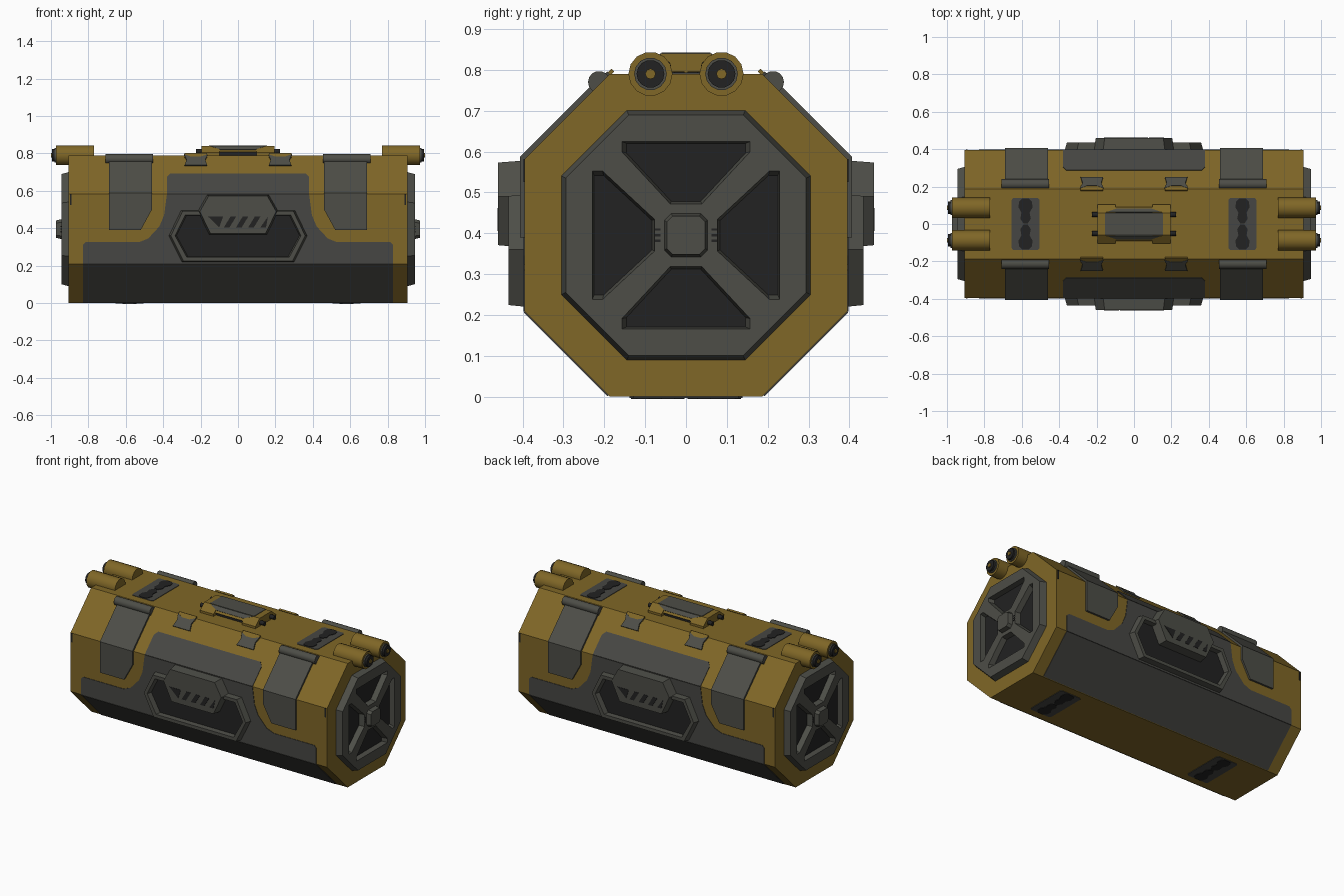
import bpy, bmesh, math
from mathutils import Matrix, Vector

if "Cube" in bpy.data.objects:
    bpy.data.objects.remove(bpy.data.objects["Cube"], do_unlink=True)


def material(name, rgb):
    m = bpy.data.materials.new(name)
    m.use_nodes = True
    m.diffuse_color = (*rgb, 1)
    m.node_tree.nodes["Principled BSDF"].inputs["Base Color"].default_value = (*rgb, 1)
    return m


GOLD = material("mustard", (0.215, 0.135, 0.02))
GREY = material("steel_grey", (0.074, 0.075, 0.063))
PAINT = material("paint_grey", (0.062, 0.062, 0.056))
DARK = material("near_black", (0.016, 0.016, 0.016))

HALF, SIDE, FLAT, MID = 0.905, 0.395, 0.187, 0.395


def frame(origin, u, v):
    """Matrix whose local x, y, z are u, v and their outward normal."""
    u, v = Vector(u).normalized(), Vector(v).normalized()
    return Matrix.Translation(origin) @ Matrix((u, v, u.cross(v))).transposed().to_4x4()


def finish(name, bm, mat, mtx, smooth=False):
    bmesh.ops.transform(bm, matrix=mtx, verts=bm.verts)
    bmesh.ops.recalc_face_normals(bm, faces=bm.faces)
    me = bpy.data.meshes.new(name)
    bm.to_mesh(me)
    bm.free()
    me.materials.append(mat)
    if smooth:
        me.shade_smooth()
        me.set_sharp_from_angle(angle=math.radians(45))
    ob = bpy.data.objects.new(name, me)
    bpy.context.collection.objects.link(ob)
    return ob


def prism(name, pts, z0, z1, mat, mtx, taper=1.0):
    """Extrude an outline from z0 to z1; the far end is scaled about its centre."""
    bm = bmesh.new()
    c = Vector((sum(p[0] for p in pts), sum(p[1] for p in pts))) / len(pts)
    low = [bm.verts.new((*p, z0)) for p in pts]
    top = [bm.verts.new((*(c + (Vector(p) - c) * taper), z1)) for p in pts]
    bm.faces.new(low)
    bm.faces.new(top)
    for i in range(len(pts)):
        j = (i + 1) % len(pts)
        bm.faces.new((low[i], low[j], top[j], top[i]))
    return finish(name, bm, mat, mtx)


def rod(name, x0, x1, y, z, r, mat, mtx, sides=14):
    """Cylinder lying along x."""
    bm = bmesh.new()
    bmesh.ops.create_cone(bm, cap_ends=True, segments=sides, radius1=r, radius2=r, depth=x1 - x0)
    place = Matrix.Translation(((x0 + x1) / 2, y, z)) @ Matrix.Rotation(math.pi / 2, 4, 'Y')
    return finish(name, bm, mat, mtx @ place, True)


def cut(ob, cutters):
    """Subtract the cutters and bake the result."""
    for c in cutters:
        mod = ob.modifiers.new("cut", 'BOOLEAN')
        mod.operation, mod.solver, mod.object = 'DIFFERENCE', 'EXACT', c
    bpy.context.view_layer.update()
    deps = bpy.context.evaluated_depsgraph_get()
    me = bpy.data.meshes.new_from_object(ob.evaluated_get(deps))
    ob.modifiers.clear()
    ob.data = me
    for c in cutters:
        bpy.data.objects.remove(c, do_unlink=True)


def rect(x0, x1, y0, y1):
    return [(x0, y0), (x1, y0), (x1, y1), (x0, y1)]


def chamfered(a, b):
    return [(a, -b), (a, b), (b, a), (-b, a), (-a, b), (-a, -b), (-b, -a), (b, -a)]


def mirrored(pts):
    return pts + [(-x, y) for x, y in reversed(pts)]


def flip(pts, s):
    return [(x * s, y) for x, y in pts]


# Main octagonal body
end = frame((0, 0, MID), (0, 1, 0), (0, 0, 1))
prism("body", chamfered(SIDE, FLAT), -HALF, HALF, GOLD, end)

EDGE = MID + FLAT          # height of the upper body edge
LOW = MID - FLAT
SLOPE = (SIDE - FLAT) * math.sqrt(2)

# Each half holds one long side and one end; the other half is turned about z
for turn, tag in ((0, "front"), (math.pi, "back")):
    R = Matrix.Rotation(turn, 4, 'Z')
    wall = R @ frame((0, -SIDE, 0), (1, 0, 0), (0, 0, 1))
    upper = R @ frame((0, -SIDE, EDGE), (1, 0, 0), (0, 1, 1))
    lower = R @ frame((0, -FLAT, 0), (1, 0, 0), (0, -1, 1))

    # Painted grey area over three facets
    prism(tag + "_paint_wall", mirrored([(0.83, LOW), (0.83, 0.31), (0.815, 0.325), (0.53, 0.325),
          (0.48, 0.345), (0.42, 0.41), (0.395, 0.47), (0.38, EDGE)]), 0, 0.003, PAINT, wall)
    prism(tag + "_paint_upper", mirrored([(0.38, 0), (0.38, 0.13), (0.36, 0.155)]),
          0, 0.003, PAINT, upper)
    prism(tag + "_paint_lower", rect(-0.83, 0.83, 0.004, SLOPE), 0, 0.003, PAINT, lower)

    # Side grip: frame, dark well and raised plate with vents
    grip = prism(tag + "_grip_frame", mirrored([(0.30, 0.22), (0.37, 0.36), (0.305, 0.495)]),
                 0, 0.04, GREY, wall, 0.97)
    cut(grip, [prism("well_cutter", mirrored([(0.262, 0.25), (0.322, 0.36), (0.27, 0.465)]),
                     -0.02, 0.06, GREY, wall, 1.06)])
    prism(tag + "_grip_well", mirrored([(0.27, 0.24), (0.34, 0.36), (0.28, 0.47)]),
          0, 0.008, DARK, wall)
    prism(tag + "_grip_plate", mirrored([(0.155, 0.365), (0.215, 0.49), (0.165, 0.578)]),
          0, 0.065, GREY, wall, 0.95)
    vents = [[(-0.16, 0.462), (-0.08, 0.462), (-0.1, 0.405)], [(0.12, 0.405), (0.16, 0.462), (0.15, 0.405)]]
    vents += [[(x, 0.405), (x + 0.03, 0.405), (x + 0.065, 0.462), (x + 0.035, 0.462)]
              for x in (-0.075, -0.01, 0.055)]
    for i, v in enumerate(vents):
        prism(f"{tag}_grip_vent_{i}", v, 0.064, 0.067, DARK, wall)

    for s in (-1, 1):
        # Hinged strap folded over the upper edge
        prism(tag + "_strap_lower", flip([(0.46, EDGE + 0.005), (0.69, EDGE + 0.005), (0.69, 0.39),
              (0.52, 0.39), (0.46, 0.5)], s), 0, 0.012, GREY, wall)
        prism(tag + "_strap_upper", flip(rect(0.46, 0.69, -0.005, SLOPE - 0.02), s),
              0, 0.012, GREY, upper)
        x = 0.582 * s
        rod(tag + "_strap_hinge", x - 0.127, x + 0.127, -0.213, 0.77, 0.027, GREY, R)
        # Notched bracket near the top edge
        prism(tag + "_bracket", flip([(0.165, SLOPE - 0.083), (0.285, SLOPE - 0.083), (0.275, SLOPE - 0.04),
              (0.288, SLOPE), (0.25, SLOPE - 0.018), (0.2, SLOPE - 0.018), (0.162, SLOPE),
              (0.175, SLOPE - 0.04)], s), 0, 0.008, GREY, upper)
        prism(tag + "_bracket_clip", flip(rect(0.165, 0.285, SLOPE - 0.02, SLOPE + 0.012), s),
              -0.004, 0.006, GOLD, upper)
        # Small slot at the wall ends
        prism(tag + "_edge_slot", flip(rect(0.89, 0.898, 0.525, EDGE), s), 0, 0.003, DARK, wall)

    # End cover with four tapered openings
    cap = R @ frame((HALF, 0, MID), (0, 1, 0), (0, 0, 1))
    cover = prism(tag + "_end_cover", chamfered(0.305, 0.145), 0, 0.04, GREY, cap, 0.965)
    opening = mirrored([(0.034, 0.088), (0.138, 0.2), (0.138, 0.222)])
    cut(cover, [prism("opening_cutter", opening, -0.02, 0.05, GREY,
                      cap @ Matrix.Rotation(k * math.pi / 2, 4, 'Z'), 1.16) for k in range(4)])
    prism(tag + "_end_well", chamfered(0.27, 0.13), 0, 0.006, DARK, cap)
    prism(tag + "_end_hub", chamfered(0.055, 0.038), 0.03, 0.067, GREY, cap, 0.85)
    for s in (-1, 1):
        for k in (-1, 0, 1):
            prism(tag + "_hub_rib", flip(rect(0.062, 0.076, k * 0.014 - 0.003, k * 0.014 + 0.003), s),
                  0.038, 0.043, DARK, cap)

        # Canisters at the top corners
        y, z = 0.087 * s, 0.79
        rod(tag + "_canister", 0.77, 0.972, y, z, 0.054, GOLD, R)
        rod(tag + "_canister_cap", 0.965, 0.994, y, z, 0.034, DARK, R)
        rod(tag + "_canister_collar", 0.965, 0.98, y, z, 0.04, GREY, R)
        rod(tag + "_canister_pin", 0.99, 1.0, y, z, 0.013, GOLD, R, 8)

    # Patches with dark marks on the top and bottom faces
    for name, z, v in (("top", 2 * MID, 1), ("bottom", 0, -1)):
        face = R @ frame((0.58, 0, z), (1, 0, 0), (0, v, 0))
        prism(f"{tag}_{name}_patch", chamfered(0.075, 0.062)[:2] and
              mirrored([(0.066, -0.138), (0.075, -0.128), (0.075, 0.128), (0.066, 0.138)]),
              0, 0.003, PAINT, face)
        for s in (-1, 1):
            mark = [(x, y * s) for x, y in mirrored([(0.012, 0.004), (0.028, 0.028), (0.022, 0.06),
                    (0.038, 0.09), (0.034, 0.12), (0.018, 0.135)])]
            prism(f"{tag}_{name}_mark", mark, 0.003, 0.006, DARK, face)

# Top carry handle: two gold feet, narrower bridge, grey pad
along = frame((0, 0, 2 * MID), (0, 1, 0), (0, 0, 1))
for s in (-1, 1):
    prism("handle_foot", mirrored([(0.104, 0), (0.104, 0.014), (0.06, 0.05)]),
          *sorted((0.1 * s, 0.195 * s)), GOLD, along)
    prism("handle_slot", rect(-0.08, 0.08, 0, 0.018), 0.0, 0.1 * s, DARK, along)
    rod("handle_rod", -0.225, 0.225, 0.05 * s, 0.81, 0.013, DARK, Matrix())
prism("handle_bridge", mirrored([(0.09, 0.018), (0.058, 0.05)]), -0.1, 0.1, GOLD, along)
prism("handle_pad", rect(-0.06, 0.06, 0.048, 0.053), -0.155, 0.155, GREY, along)
for s in (-1, 1):
    slope = frame((0, -0.058 * s, 0.84), (s, 0, 0), (0, s * 0.032, 0.032))
    prism("handle_pad_side", [(-0.095, -0.03), (0.095, -0.03), (0.15, -0.003), (-0.15, -0.003)],
          0, 0.004, GREY, slope)
